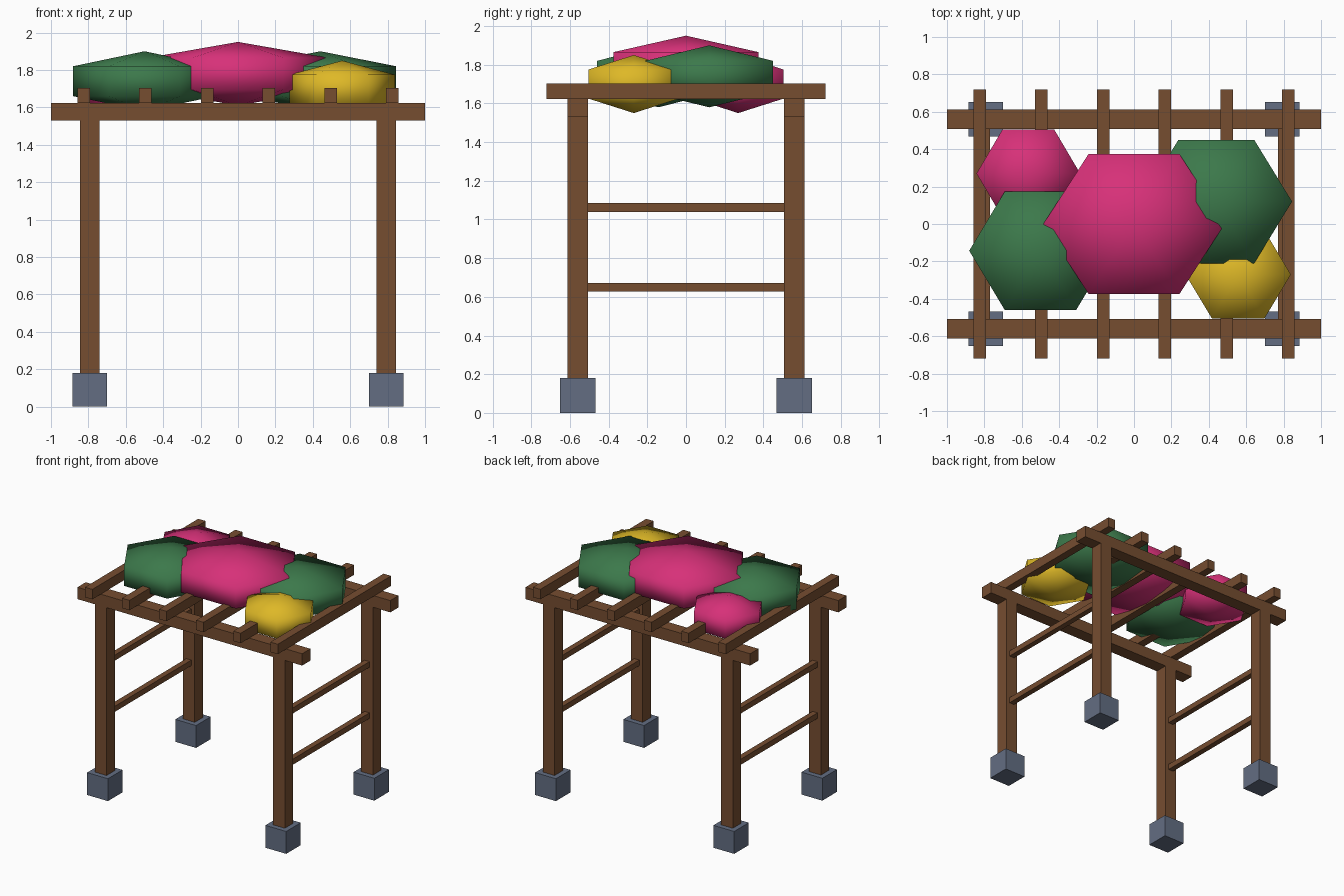
import bpy

cube = bpy.data.objects.get("Cube")
if cube:
    bpy.data.objects.remove(cube, do_unlink=True)


def make_material(name, rgb):
    mat = bpy.data.materials.new(name)
    mat.use_nodes = True
    mat.diffuse_color = (*rgb, 1)
    for node in mat.node_tree.nodes:
        if node.type == "BSDF_PRINCIPLED":
            node.inputs["Base Color"].default_value = (*rgb, 1)
    return mat


wood = make_material("brown wood", (0.18, 0.075, 0.03))
stone = make_material("blue grey stone", (0.125, 0.155, 0.225))
pink = make_material("pink blossom", (0.68, 0.03, 0.19))
green = make_material("green foliage", (0.045, 0.19, 0.07))
yellow = make_material("yellow blossom", (0.73, 0.48, 0.02))


def finish(name, mat, scale):
    obj = bpy.context.object
    obj.name = obj.data.name = name
    obj.scale = scale
    bpy.ops.object.transform_apply(location=False, rotation=False, scale=True)
    obj.data.materials.append(mat)
    return obj


def box(name, centre, size, mat):
    bpy.ops.mesh.primitive_cube_add(size=1, location=centre)
    return finish(name, mat, size)


def bush(name, centre, radii, mat):
    # Hexagonal drum with shallow cone caps
    bpy.ops.mesh.primitive_uv_sphere_add(segments=6, ring_count=3, radius=1, location=centre)
    # Keep a corner of the hexagon on the x axis
    obj = bpy.context.object
    if max(v.co.x for v in obj.data.vertices) < 0.8:
        obj.rotation_euler.z = 0.5236
        bpy.ops.object.transform_apply(location=False, rotation=True, scale=False)
    finish(name, mat, radii)
    bpy.ops.object.shade_smooth()


LEG_X, LEG_Y = 0.793, 0.56

# Legs on stone footings
for sx, side in ((1, "left"), (-1, "right")):
    for sy, end in ((-1, "front"), (1, "back")):
        x, y = sx * LEG_X, sy * LEG_Y
        box(f"{end}_{side}_footing", (x, y, 0.09), (0.185, 0.185, 0.18), stone)
        box(f"{end}_{side}_leg", (x, y, 0.815), (0.105, 0.105, 1.43), wood)
    # Ladder rungs between the legs of each side
    for i, z in enumerate((0.65, 1.062)):
        box(f"{side}_rung_{i + 1}", (sx * LEG_X, 0, z), (0.045, 2 * LEG_Y - 0.1, 0.045), wood)

# Long beams along the front and back
for sy, end in ((-1, "front"), (1, "back")):
    box(f"{end}_beam", (0, sy * LEG_Y, 1.577), (2, 0.105, 0.095), wood)

# Rafters across the beams
for i in range(6):
    box(f"rafter_{i + 1}", (-0.825 + 0.33 * i, 0, 1.664), (0.066, 1.44, 0.08), wood)

# Foliage clumps on the roof
bush("centre_blossom_clump", (0, 0, 1.78), (0.56, 0.5, 0.17), pink)
bush("right_foliage_clump", (-0.5, -0.143, 1.74), (0.44, 0.423, 0.16), green)
bush("left_foliage_clump", (0.44, 0.12, 1.74), (0.468, 0.44, 0.16), green)
bush("front_blossom_clump", (0.557, -0.27, 1.7), (0.325, 0.313, 0.15), yellow)
bush("back_blossom_clump", (-0.565, 0.27, 1.7), (0.32, 0.313, 0.15), pink)
